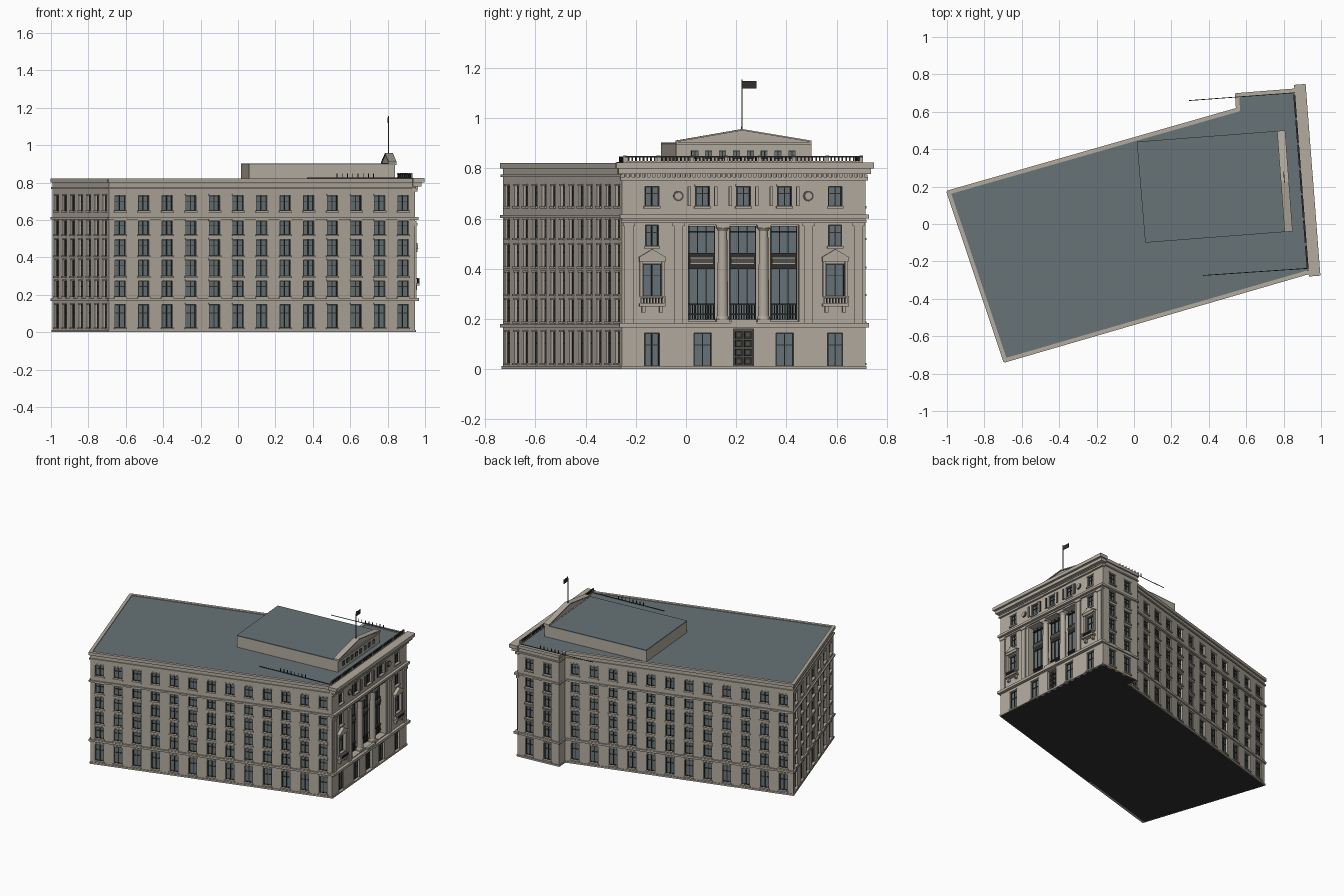
import bpy, bmesh, math
from mathutils import Vector

cube = bpy.data.objects.get("Cube")
if cube:
    bpy.data.objects.remove(cube)

# Materials
COLOURS = {"limestone": (0.45, 0.405, 0.345), "slate_glass": (0.135, 0.172, 0.185),
           "dark_iron": (0.03, 0.03, 0.028), "bronze": (0.085, 0.08, 0.07)}
MATS = []
for name, rgb in COLOURS.items():
    m = bpy.data.materials.new(name)
    m.use_nodes = True
    m.diffuse_color = (*rgb, 1)
    m.node_tree.nodes["Principled BSDF"].inputs["Base Color"].default_value = (*rgb, 1)
    MATS.append(m)
STONE, GLASS, IRON, BRONZE = range(4)


class Frame:
    """Wall plane: u runs along the wall, d points outward, z is up."""
    def __init__(self, p, q, start=0.0):
        p, q = Vector(p), Vector(q)
        self.a, self.b = start, start + (q - p).length
        self.u = (q - p).normalized()
        self.n = Vector((self.u.y, -self.u.x))
        self.o = p - self.u * start

    def at(self, u, d, z):
        return (*(self.o + self.u * u + self.n * d), z)


class Part:
    """Collects faces and becomes one named object."""
    def __init__(self, name):
        self.name, self.bm = name, bmesh.new()

    def face(self, pts, mat):
        f = self.bm.faces.new([self.bm.verts.new(p) for p in pts])
        f.material_index = mat

    def solid(self, low, high, mat):
        a = [self.bm.verts.new(p) for p in low]
        b = [self.bm.verts.new(p) for p in high]
        n = len(a)
        fs = [self.bm.faces.new(a[::-1]), self.bm.faces.new(b)]
        fs += [self.bm.faces.new((a[i], a[(i + 1) % n], b[(i + 1) % n], b[i])) for i in range(n)]
        for f in fs:
            f.material_index = mat

    def prism(self, fr, outline, d0, d1, mat=STONE):
        self.solid([fr.at(u, d0, z) for u, z in outline], [fr.at(u, d1, z) for u, z in outline], mat)

    def box(self, fr, u0, u1, z0, z1, d0, d1, mat=STONE):
        self.prism(fr, [(u0, z0), (u1, z0), (u1, z1), (u0, z1)], d0, d1, mat)

    def slab(self, plan, z0, z1, mat):
        self.solid([(x, y, z0) for x, y in plan], [(x, y, z1) for x, y in plan], mat)

    def post(self, fr, u, d, z0, z1, r0, r1, sides=20, mat=STONE):
        rings = [[(*(Vector(fr.at(u, d, 0)).xy + Vector((r * math.cos(t), r * math.sin(t)))), z)
                  for t in (math.tau * i / sides for i in range(sides))] for r, z in ((r0, z0), (r1, z1))]
        self.solid(*rings, mat)

    def finish(self, smooth=False):
        me = bpy.data.meshes.new(self.name)
        self.bm.to_mesh(me)
        for m in MATS:
            me.materials.append(m)
        ob = bpy.data.objects.new(self.name, me)
        bpy.context.collection.objects.link(ob)
        if smooth:
            bpy.context.view_layer.objects.active = ob
            ob.select_set(True)
            bpy.ops.object.shade_smooth_by_angle()
            ob.select_set(False)


def wall(part, fr, openings, top):
    """Wall sheet with recessed openings given as (u0, u1, z0, z1, depth, material)."""
    us = sorted({fr.a, fr.b, *(v for o in openings for v in o[:2])})
    zs = sorted({0.0, top, *(v for o in openings for v in o[2:4])})

    def cell(i, j):
        u, z = (us[i] + us[i + 1]) / 2, (zs[j] + zs[j + 1]) / 2
        for o in openings:
            if o[0] < u < o[1] and o[2] < z < o[3]:
                return o[4:]
        return (0.0, STONE)

    for i in range(len(us) - 1):
        for j in range(len(zs) - 1):
            u0, u1, z0, z1 = us[i], us[i + 1], zs[j], zs[j + 1]
            a, mat = cell(i, j)
            part.face([fr.at(u, -a, z) for u, z in ((u0, z0), (u1, z0), (u1, z1), (u0, z1))], mat)
            if i + 2 < len(us) and cell(i + 1, j)[0] != a:
                b = cell(i + 1, j)[0]
                part.face([fr.at(u1, -d, z) for d, z in ((a, z0), (b, z0), (b, z1), (a, z1))], STONE)
            if j + 2 < len(zs) and cell(i, j + 1)[0] != a:
                b = cell(i, j + 1)[0]
                part.face([fr.at(u, -d, z1) for u, d in ((u0, a), (u1, a), (u1, b), (u0, b))], STONE)


walls, frames, trim = Part("outer_walls"), Part("window_frames"), Part("stone_trim")
DEPTH, TOP = 0.016, 0.815


def window(fr, uc, z0, z1, w, depth=DEPTH, sill=True):
    """Dark frame bars, sill and lintel; returns the wall opening."""
    h, t = w / 2, 0.004
    for u in (uc - h, uc - t / 2, uc + h - t):
        frames.box(fr, u, u + t, z0, z1, -depth, -depth + 0.006, IRON)
    for z in (z0, z0 + (z1 - z0) * 0.62, z1 - t):
        frames.box(fr, uc - h, uc + h, z, z + t * 0.8, -depth, -depth + 0.005, IRON)
    if sill:
        trim.box(fr, uc - h - 0.006, uc + h + 0.006, z0 - 0.009, z0, -0.004, 0.008)
        trim.box(fr, uc - h - 0.004, uc + h + 0.004, z1, z1 + 0.008, -0.004, 0.004)
    return (uc - h, uc + h, z0, z1, depth, GLASS)


# Plan and wall frames
PLAN = [(-0.69, -0.73), (0.945, -0.255), (0.87, 0.715), (0.55, 0.69), (0.555, 0.612), (-0.992, 0.17)]
south, east, wing, step, north, west = [
    Frame(PLAN[i], PLAN[(i + 1) % 6], -0.255 if i == 1 else 0.0) for i in range(6)]
ROWS = [(0.025, 0.148), (0.19, 0.275), (0.3, 0.385), (0.41, 0.495), (0.523, 0.595), (0.65, 0.73)]

# Plain office walls
for fr, count, first, gap in ((south, 13, 0.063, 0.1313), (north, 12, 0.07, 0.1335),
                              (west, 7, 0.07, 0.135), (wing, 2, 0.09, 0.14), (step, 0, 0, 0)):
    holes = [window(fr, first + gap * i, z0, z1, 0.058) for i in range(count) for z0, z1 in ROWS]
    wall(walls, fr, holes, TOP)
for fr in (south, wing, step, north, west):
    for z0, z1, d in ((0, 0.012, 0.005), (0.166, 0.18, 0.01), (0.603, 0.615, 0.01),
                      (0.765, 0.775, 0.008), (0.8, 0.822, 0.01)):
        trim.box(fr, fr.a - d * 0.6, fr.b + d * 0.6, z0, z1, -0.012, d)

# Grand entrance front
OUTER, BAYS = (-0.135, 0.597), (0.067, 0.231, 0.395)
holes = [(0.191, 0.271, 0.01, 0.16, 0.02, BRONZE), (0.01, 0.452, 0.19, 0.575, 0.055, STONE)]
for u in OUTER:
    holes += [window(east, u, 0.012, 0.145, 0.06), window(east, u, 0.29, 0.42, 0.075),
              window(east, u, 0.49, 0.575, 0.052)]
for u in (BAYS[0], BAYS[2]):
    holes.append(window(east, u, 0.012, 0.145, 0.07))
holes += [window(east, u, 0.65, 0.728, 0.055) for u in OUTER + BAYS]
wall(walls, east, holes, TOP)
walls.finish()

# Mouldings, pilasters and stepped cornice of the entrance front
for z0, z1, d in ((0, 0.012, 0.006), (0.166, 0.184, 0.022), (0.585, 0.595, 0.008), (0.6, 0.616, 0.02),
                  (0.752, 0.765, 0.014), (0.778, 0.8, 0.034), (0.8, 0.824, 0.05)):
    trim.box(east, east.a - d * 0.5, east.b + d * 0.6, z0, z1, -0.012, d)
for u in (-0.228, -0.03, 0.49, 0.69):
    trim.box(east, u - 0.018, u + 0.018, 0.184, 0.57, -0.002, 0.009)
    trim.box(east, u - 0.024, u + 0.024, 0.57, 0.585, -0.002, 0.014)
for i in range(48):
    u = east.a + 0.01 + i * 0.0202
    trim.box(east, u, u + 0.009, 0.765, 0.778, 0, 0.018)
for u in BAYS:
    for s in (-1, 1):
        c = u + s * 0.053
        frames.box(east, c - 0.007, c + 0.007, 0.65, 0.728, 0, 0.004, IRON)
        trim.box(east, c - 0.004, c + 0.004, 0.65, 0.728, 0, 0.009)

# Medallions
for u in (-0.03, 0.49):
    for r, d, mat in ((0.021, 0.005, BRONZE), (0.014, 0.01, STONE)):
        ring = [(u + r * math.cos(math.tau * k / 16), 0.69 + r * math.sin(math.tau * k / 16)) for k in range(16)]
        trim.prism(east, ring, 0, d, mat)

# Pedimented windows with small balconies
for u in OUTER:
    trim.box(east, u - 0.052, u + 0.052, 0.428, 0.444, 0, 0.02)
    trim.prism(east, [(u - 0.058, 0.444), (u + 0.058, 0.444), (u, 0.478)], 0, 0.024)
    for s in (-1, 1):
        trim.box(east, u + s * 0.044 - 0.006, u + s * 0.044 + 0.006, 0.285, 0.428, 0, 0.012)
        trim.box(east, u + s * 0.035 - 0.007, u + s * 0.035 + 0.007, 0.225, 0.25, 0, 0.018)
    trim.box(east, u - 0.052, u + 0.052, 0.25, 0.262, 0, 0.032)
    trim.box(east, u - 0.052, u + 0.052, 0.285, 0.291, 0.024, 0.032)
    for k in range(9):
        c = u - 0.048 + 0.012 * k
        trim.box(east, c - 0.003, c + 0.003, 0.262, 0.285, 0.025, 0.031, IRON if k % 8 else STONE)

# Tall glazed bays behind the columns
B = -0.055
for u in BAYS:
    frames.box(east, u - 0.052, u + 0.052, 0.195, 0.57, B, B + 0.006, GLASS)
    for k in range(4):
        c = u - 0.052 + k * 0.0337
        frames.box(east, c, c + 0.003, 0.195, 0.57, B, B + 0.012, IRON)
    frames.box(east, u - 0.052, u + 0.052, 0.4, 0.462, B, B + 0.014, IRON)
    frames.box(east, u - 0.045, u + 0.045, 0.42, 0.445, B, B + 0.019, STONE)
    frames.box(east, u - 0.048, u + 0.048, 0.424, 0.441, B, B + 0.022, BRONZE)
    for z in (0.215, 0.255, 0.545):
        frames.box(east, u - 0.052, u + 0.052, z, z + 0.006, B, B + 0.02, IRON)
    for k in range(10):
        c = u - 0.047 + k * 0.0104
        frames.box(east, c - 0.002, c + 0.002, 0.2, 0.255, B, B + 0.018, IRON)

# Bronze entrance door with raised panels
for i in range(2):
    for j in range(4):
        u, z = 0.199 + i * 0.036, 0.018 + j * 0.035
        frames.box(east, u, u + 0.028, z, z + 0.028, -0.02, -0.014, IRON)
        frames.box(east, u + 0.007, u + 0.021, z + 0.007, z + 0.021, -0.02, -0.01, BRONZE)
trim.box(east, 0.18, 0.282, 0.184, 0.198, 0, 0.02)
trim.finish()
frames.finish()

# Giant columns
columns = Part("entrance_columns")
for u in (0.149, 0.313):
    columns.box(east, u - 0.026, u + 0.026, 0.184, 0.2, -0.05, 0.004)
    columns.post(east, u, -0.023, 0.2, 0.212, 0.026, 0.023)
    columns.post(east, u, -0.023, 0.212, 0.55, 0.022, 0.018)
    columns.post(east, u, -0.023, 0.55, 0.562, 0.018, 0.026)
    columns.box(east, u - 0.027, u + 0.027, 0.562, 0.576, -0.05, 0.004)
columns.finish(smooth=True)

# Main roof and underside
roof = Part("main_roof")
roof.slab(PLAN, 0.808, 0.817, GLASS)
roof.finish()
base = Part("underside")
base.face([(x, y, 0) for x, y in reversed(PLAN)], IRON)
base.finish()

# Rooftop pavilion
PAV = [(0.06, -0.1), (0.84, -0.04), (0.8, 0.5), (0.015, 0.44)]
pav = Part("roof_pavilion")
pav.slab(PAV, 0.815, 0.896, STONE)
pav.slab(PAV, 0.896, 0.903, GLASS)
pf = Frame(PAV[1], PAV[2], -0.04)
for u in [0.035 + 0.0555 * k for k in range(8)]:
    pav.box(pf, u - 0.014, u + 0.014, 0.838, 0.872, 0, 0.003, IRON)
    for s in (-0.007, 0.007):
        pav.box(pf, u + s - 0.005, u + s + 0.005, 0.842, 0.868, 0, 0.005, GLASS)
pav.box(pf, pf.a, pf.b, 0.893, 0.905, -0.035, 0.008)
pav.prism(pf, [(pf.a, 0.905), (pf.b, 0.905), (0.225, 0.952)], -0.03, 0)
for a, b in ((pf.a, 0.225), (0.225, pf.b)):
    za, zb = (0.905, 0.951) if a < 0 else (0.951, 0.905)
    pav.prism(pf, [(a, za), (b, zb), (b, zb + 0.006), (a, za + 0.006)], -0.035, 0.008)
pav.finish()

# Flagpole and flag
flag = Part("flagpole")
flag.post(pf, 0.225, -0.016, 0.94, 1.155, 0.003, 0.002, 8, BRONZE)
flag.box(pf, 0.227, 0.282, 1.118, 1.148, -0.018, -0.014, IRON)
flag.finish()

# Roof balustrade and thin side rails
rail = Part("roof_balustrade")
rail.box(east, east.a + 0.01, east.b - 0.01, 0.824, 0.829, -0.02, -0.01, STONE)
rail.box(east, east.a + 0.01, east.b - 0.01, 0.844, 0.849, -0.02, -0.01, IRON)
for k in range(64):
    u = east.a + 0.012 + k * 0.015
    wide = 0.007 if k % 9 == 0 else 0.003
    rail.box(east, u - wide, u + wide, 0.824, 0.852 if k % 9 == 0 else 0.846, -0.019, -0.011,
             STONE if k % 9 == 0 else IRON)
for p, q in (((0.37, -0.275), (0.93, -0.237)), ((0.86, 0.702), (0.295, 0.66))):
    fr = Frame(p, q)
    rail.box(fr, 0, fr.b, 0.823, 0.826, -0.002, 0.002, IRON)
    for k in range(8):
        u = 0.16 + k * 0.028
        rail.box(fr, u - 0.002, u + 0.002, 0.824, 0.848, -0.002, 0.002, IRON)
rail.finish()
